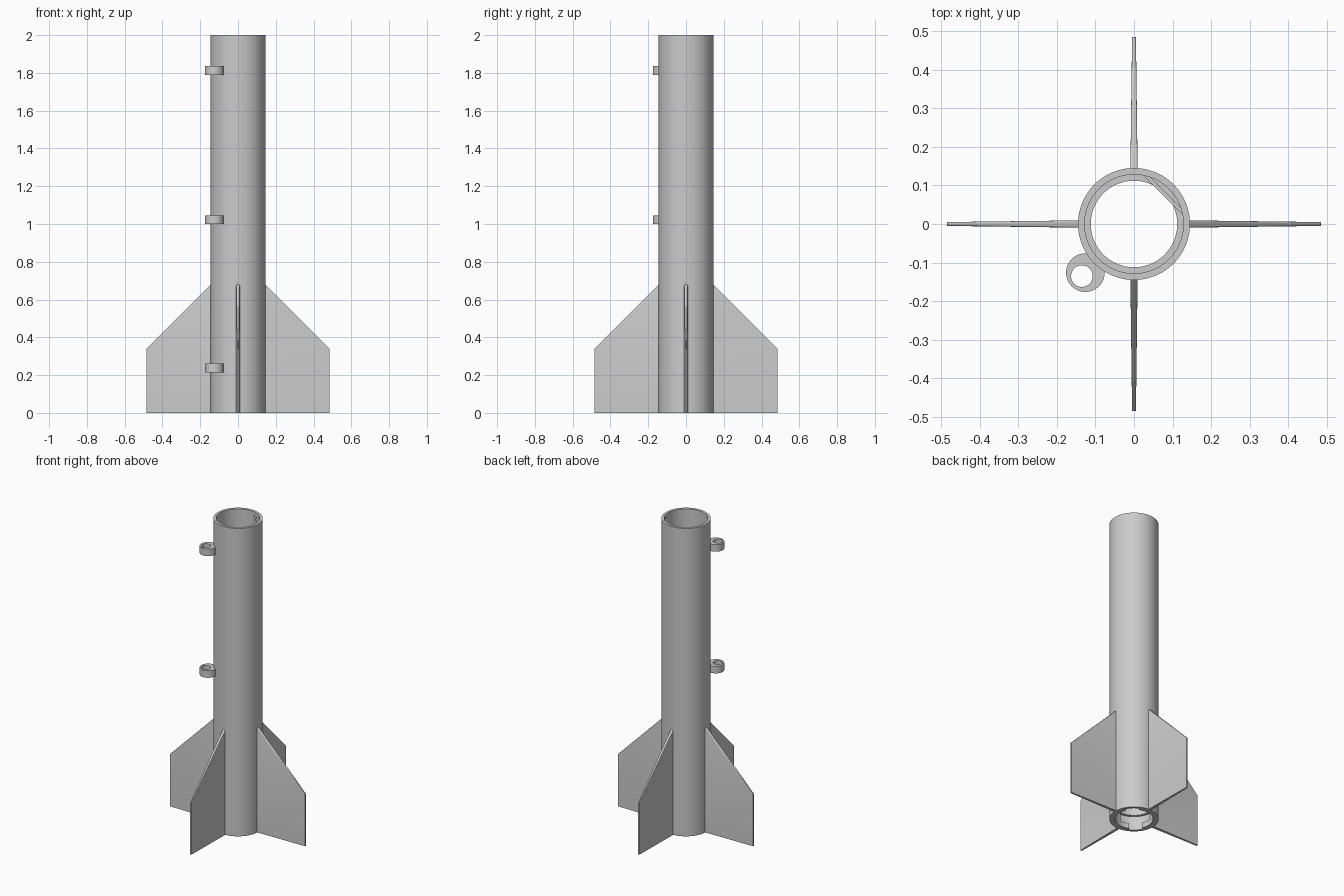
import bpy, bmesh, math
from mathutils import Matrix

old = bpy.data.objects.get("Cube")
if old:
    bpy.data.objects.remove(old, do_unlink=True)

grey = bpy.data.materials.new("plain_grey")
grey.use_nodes = True
colour = (0.6, 0.6, 0.6, 1)
grey.diffuse_color = colour
grey.node_tree.nodes["Principled BSDF"].inputs["Base Color"].default_value = colour


def finish(name, bm):
    bmesh.ops.recalc_face_normals(bm, faces=bm.faces)
    mesh = bpy.data.meshes.new(name)
    bm.to_mesh(mesh)
    bm.free()
    obj = bpy.data.objects.new(name, mesh)
    bpy.context.collection.objects.link(obj)
    mesh.materials.append(grey)
    bpy.ops.object.select_all(action="DESELECT")
    obj.select_set(True)
    bpy.context.view_layer.objects.active = obj
    bpy.ops.object.shade_smooth_by_angle(angle=math.radians(30))
    return obj


def sleeve(name, outer, inner, z0, z1, start=0, sweep=360, steps=96,
           centre=(0, 0), hole=(0, 0)):
    """Hollow cylinder, or part of one; the hole may sit off centre."""
    bm = bmesh.new()
    closed = sweep == 360
    rows = []
    for i in range(steps if closed else steps + 1):
        a = math.radians(start + sweep * i / steps)
        c, s = math.cos(a), math.sin(a)
        o = (centre[0] + outer * c, centre[1] + outer * s)
        n = (hole[0] + inner * c, hole[1] + inner * s)
        rows.append([bm.verts.new((*p, z)) for p, z in
                     ((o, z0), (o, z1), (n, z1), (n, z0))])
    for i in range(steps):
        a, b = rows[i], rows[(i + 1) % len(rows)]
        for k in range(4):
            m = (k + 1) % 4
            bm.faces.new((a[k], b[k], b[m], a[m]))
    if not closed:
        bm.faces.new(rows[0])
        bm.faces.new(rows[-1])
    return finish(name, bm)


# Body tube
sleeve("body_tube", 0.145, 0.128, 0, 2)

# Motor liner with two T-shaped locking slots at its lower end
sleeve("motor_liner", 0.13, 0.112, 0.09, 0.2)
for side in (45, 225):
    for label, half, z0, z1 in (("lower", 20, 0, 0.035), ("upper", 50, 0.035, 0.09)):
        sleeve(f"liner_{label}_arc_{side}", 0.13, 0.112, z0, z1,
               side + half, 180 - 2 * half, 40)

# Launch guide rings
for name, z in (("lower", 0.215), ("middle", 1.0), ("upper", 1.79)):
    sleeve(f"{name}_guide_ring", 0.05, 0.028, z, z + 0.046, steps=48,
           centre=(-0.126, -0.126), hole=(-0.135, -0.135))

# Fins, thinner at the tip, with a rounded leading edge
outline = ((0.135, 0), (0.485, 0), (0.485, 0.34), (0.135, 0.69))
for i, name in enumerate(("left", "back", "right", "front")):
    bm = bmesh.new()
    sides = []
    for sign in (-1, 1):
        sides.append([bm.verts.new((x, sign * (0.005 if x > 0.4 else 0.0095), z))
                      for x, z in outline])
        bm.faces.new(sides[-1])
    for k in range(4):
        m = (k + 1) % 4
        bm.faces.new((sides[0][k], sides[0][m], sides[1][m], sides[1][k]))
    edges = [e for e in bm.edges
             if abs(e.verts[0].co.x - e.verts[1].co.x) > 0.1 and
             min(v.co.z for v in e.verts) > 0.1]
    bmesh.ops.bevel(bm, geom=edges, offset=0.004, segments=4, profile=0.5,
                    affect="EDGES")
    bmesh.ops.rotate(bm, verts=bm.verts, matrix=Matrix.Rotation(i * math.pi / 2, 3, "Z"))
    finish(f"{name}_fin", bm)

# Cord anchor bar across the inside of the tube mouth
bm = bmesh.new()
bmesh.ops.create_cube(bm, size=1, matrix=Matrix.Rotation(math.pi / 4, 4, "Z")
                      @ Matrix.Translation((0.111, 0, 1.94))
                      @ Matrix.Diagonal((0.01, 0.134, 0.08, 1)))
finish("cord_anchor_bar", bm)
